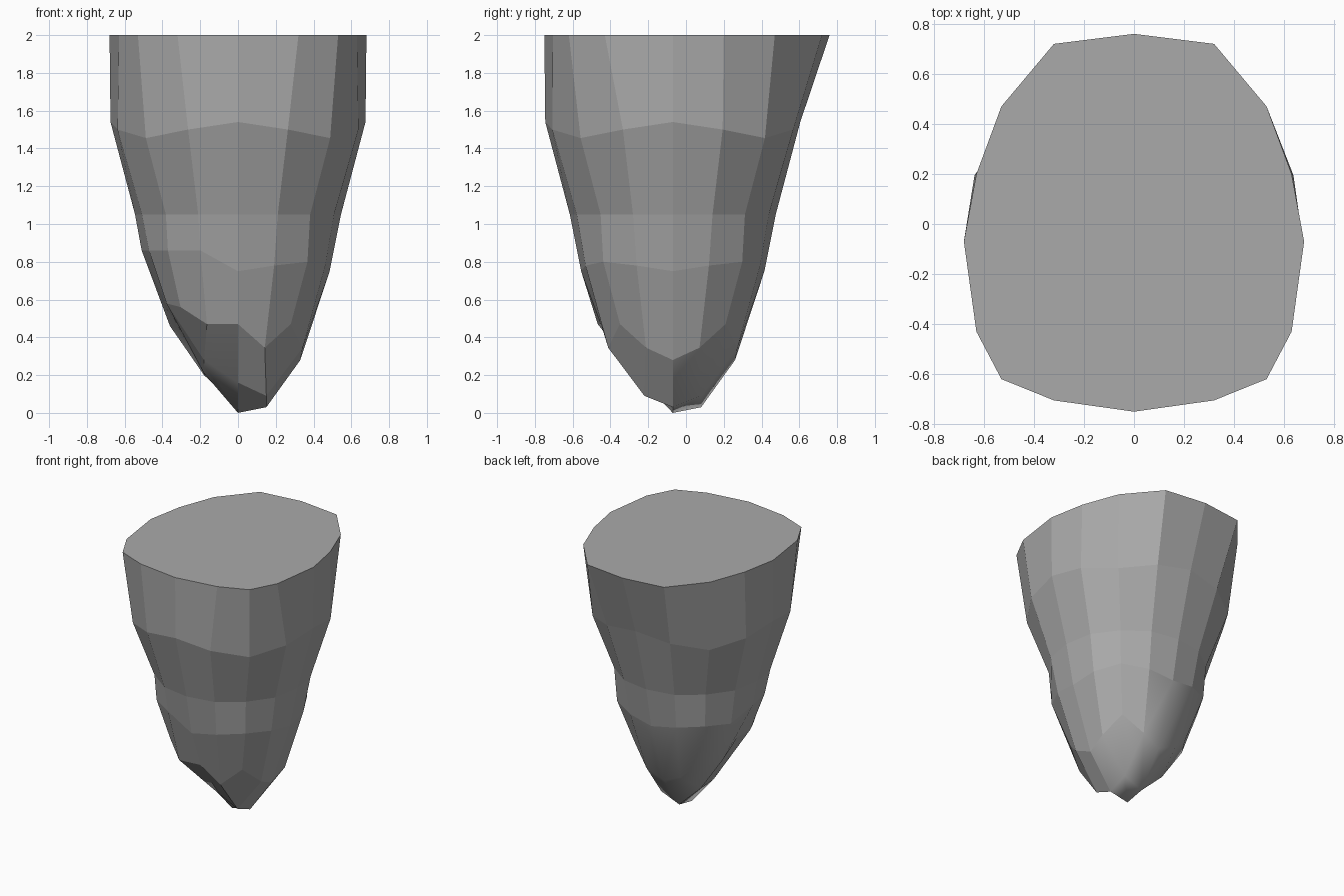
import bpy, bmesh
from math import sin, cos, radians

default = bpy.data.objects.get("Cube")
if default:
    bpy.data.objects.remove(default, do_unlink=True)

CENTRE_Y = -0.07
SIDES = 16

# Stone colour
stone = bpy.data.materials.new("stone_grey")
stone.use_nodes = True
grey = (0.4, 0.4, 0.4, 1)
stone.diffuse_color = grey
shader = stone.node_tree.nodes["Principled BSDF"]
shader.inputs["Base Color"].default_value = grey
shader.inputs["Roughness"].default_value = 0.9

bm = bmesh.new()


def ring(levels, chips=None):
    """Ring of columns; levels give (radius, z) at the middle, quarter and corner."""
    verts = []
    for n in range(SIDES):
        r, z = levels[(0, 1, 2, 1)[n % 4]]
        r, z = (chips or {}).get(n, (r, z))
        a = radians(n * 360 / SIDES)
        verts.append(bm.verts.new((r * cos(a), CENTRE_Y + r * sin(a), z)))
    return verts


# Body rings from the bottom up, with the chipped front right side raised
low_chip = {7: (0.39, 0.46), 8: (0.38, 0.58), 9: (0.41, 0.58),
            10: (0.43, 0.56), 11: (0.43, 0.47), 12: (0.38, 0.47)}
mid_chip = {8: (0.51, 0.86), 9: (0.51, 0.86), 10: (0.525, 0.86), 11: (0.52, 0.86)}
rings = [
    ring([(0.33, 0.28), (0.37, 0.345), (0.395, 0.47)], low_chip),
    ring([(0.485, 0.75), (0.5, 0.78), (0.52, 0.8)], mid_chip),
    ring([(0.545, 1.05), (0.55, 1.05), (0.54, 1.05)]),
    ring([(0.675, 1.54), (0.69, 1.5), (0.69, 1.455)]),
]

# Flat top outline, front to back, mirrored across x
half = [(0, -0.75), (0.32, -0.705), (0.53, -0.62), (0.63, -0.43), (0.68, -0.07),
        (0.63, 0.2), (0.53, 0.47), (0.32, 0.72), (0, 0.76)]
outline = half + [(-x, y) for x, y in half[-2:0:-1]]
outline = outline[4:] + outline[:4]
rings.append([bm.verts.new((x, y, 2)) for x, y in outline])

# Side faces; the lowest row is worn smooth at the back
for row, (low, high) in enumerate(zip(rings, rings[1:])):
    for n in range(SIDES):
        m = (n + 1) % SIDES
        face = bm.faces.new((low[n], low[m], high[m], high[n]))
        face.smooth = row == 0 and 3 <= n <= 8
bm.faces.new(rings[-1])

# Tip: a square grid whose border is the lowest ring
border = [(2, 0), (2, 1), (2, 2), (1, 2), (0, 2), (-1, 2), (-2, 2), (-2, 1)]
border += [(-i, -j) for i, j in border]
grid = dict(zip(border, rings[0]))
chipped = {(-1, -1): 0.28, (-1, 0): 0.21, (-1, 1): 0.2, (0, -1): 0.16}
for i in (-1, 0, 1):
    for j in (-1, 0, 1):
        z = chipped.get((i, j), (0, 0.03, 0.09)[abs(i) + abs(j)])
        x = i * (0.18 if i < 0 else 0.15)
        grid[i, j] = bm.verts.new((x, CENTRE_Y + j * 0.15, z))
for i in range(-2, 2):
    for j in range(-2, 2):
        face = bm.faces.new((grid[i, j], grid[i, j + 1],
                             grid[i + 1, j + 1], grid[i + 1, j]))
        face.smooth = j >= 0 or i == -1

bmesh.ops.recalc_face_normals(bm, faces=bm.faces)
mesh = bpy.data.meshes.new("tapered_stone")
bm.to_mesh(mesh)
bm.free()
mesh.materials.append(stone)
body = bpy.data.objects.new("tapered_stone", mesh)
bpy.context.collection.objects.link(body)
